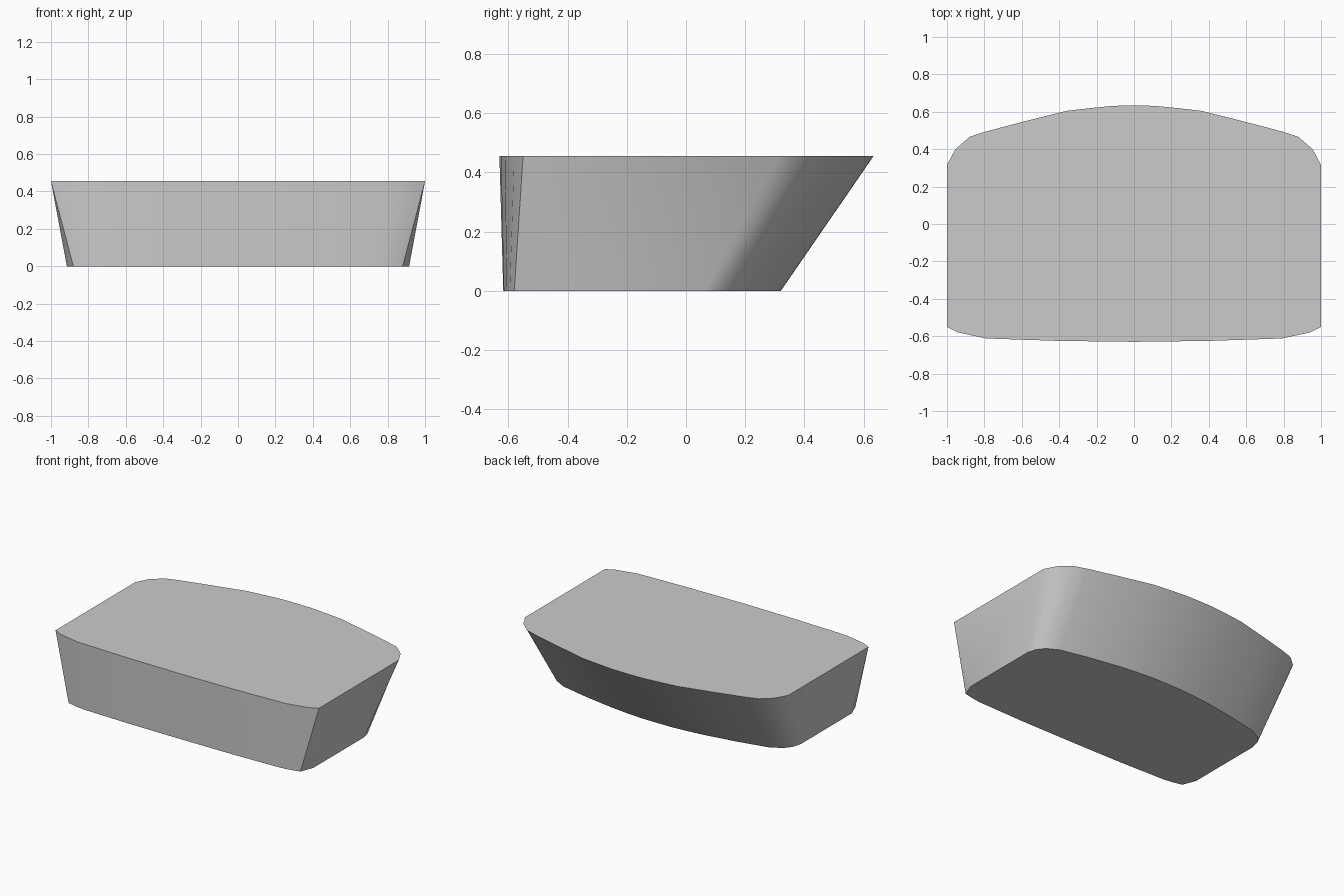
import bpy, bmesh, math

cube = bpy.data.objects.get("Cube")
if cube:
    bpy.data.objects.remove(cube)

HEIGHT = 0.455

# Half outlines from front centre round to back centre, paired point by point
TOP = [(0, -.63), (.4, -.625), (.79, -.612), (.94, -.58), (1, -.55), (1, -.55),
       (1, .315), (.955, .4), (.88, .465), (.79, .495), (.58, .55), (.36, .605),
       (.23, .62), (.11, .632), (0, .633)]
BASE = [(0, -.617), (.4, -.615), (.75, -.605), (.82, -.595), (.88, -.58), (.915, -.49),
        (.915, .06), (.9, .12), (.86, .172), (.78, .215), (.57, .26), (.36, .295),
        (.23, .31), (.11, .319), (0, .32)]


def full_ring(half):
    """Mirror a half outline across x = 0 into a closed loop."""
    return half + [(-x, y) for x, y in half[-2:0:-1]]


# Tapered body: loft between the base and top outlines, then cap both ends
bm = bmesh.new()
base = [bm.verts.new((x, y, 0)) for x, y in full_ring(BASE)]
top = [bm.verts.new((x, y, HEIGHT)) for x, y in full_ring(TOP)]
count = len(base)
for i in range(count):
    j = (i + 1) % count
    bm.faces.new((base[i], base[j], top[j], top[i]))
bm.faces.new(top)
bm.faces.new(base[::-1])
bmesh.ops.remove_doubles(bm, verts=bm.verts[:], dist=0.0005)
bmesh.ops.recalc_face_normals(bm, faces=bm.faces[:])

mesh = bpy.data.meshes.new("tapered_body")
bm.to_mesh(mesh)
bm.free()
body = bpy.data.objects.new("tapered_body", mesh)
bpy.context.collection.objects.link(body)

# Plain grey finish
grey = bpy.data.materials.new("light_grey")
grey.use_nodes = True
colour = (0.6, 0.6, 0.6, 1)
grey.diffuse_color = colour
grey.node_tree.nodes["Principled BSDF"].inputs["Base Color"].default_value = colour
mesh.materials.append(grey)

# Smooth sides with crisp rims and front corners
bpy.ops.object.select_all(action='DESELECT')
body.select_set(True)
bpy.context.view_layer.objects.active = body
bpy.ops.object.shade_smooth_by_angle(angle=math.radians(30))
